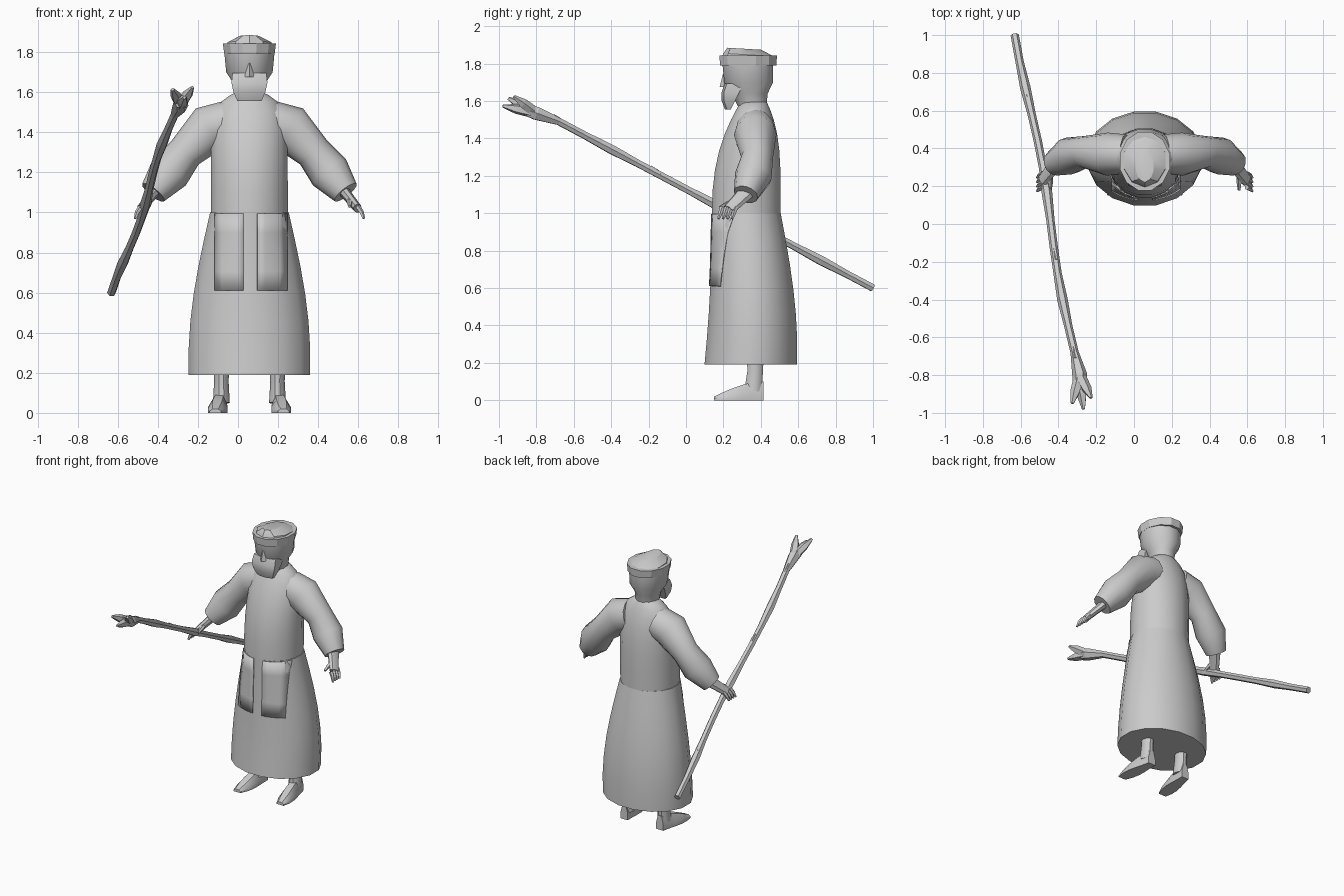
import bpy, bmesh
from math import sin, cos, pi, tau, sqrt, radians
from mathutils import Vector

default_cube = bpy.data.objects.get("Cube")
if default_cube:
    bpy.data.objects.remove(default_cube, do_unlink=True)

FIGURE_X = .057  # the figure stands a little to its left because of the staff

shade = (.6, .6, .6, 1)
grey = bpy.data.materials.new("plain_grey")
grey.use_nodes = True
grey.diffuse_color = shade
grey.node_tree.nodes["Principled BSDF"].inputs["Base Color"].default_value = shade


def finish(name, bm, centre_x=FIGURE_X, smooth_angle=40, mirror=False):
    """Turn the bmesh into a named object, optionally mirrored and smoothed."""
    bmesh.ops.recalc_face_normals(bm, faces=bm.faces)
    mesh = bpy.data.meshes.new(name)
    bm.to_mesh(mesh)
    bm.free()
    mesh.materials.append(grey)
    part = bpy.data.objects.new(name, mesh)
    bpy.context.collection.objects.link(part)
    part.location.x = centre_x
    if mirror:
        part.modifiers.new("Mirror", 'MIRROR')
    if smooth_angle:
        bpy.ops.object.select_all(action='DESELECT')
        part.select_set(True)
        bpy.context.view_layer.objects.active = part
        bpy.ops.object.shade_smooth_by_angle(angle=radians(smooth_angle))
    return part


def skin(bm, loops):
    """Bridge consecutive loops of points and cap both ends."""
    rings = [[bm.verts.new(point) for point in loop] for loop in loops]
    for lower, upper in zip(rings, rings[1:]):
        for i in range(len(lower)):
            bm.faces.new((lower[i - 1], lower[i], upper[i], upper[i - 1]))
    bm.faces.new(rings[0])
    bm.faces.new(rings[-1])


def stack(name, levels, sides=16, smooth_angle=40, tilt=0):
    """Loft ellipses; each level is height, half width, front y, back y."""
    loops = []
    for height, half_width, front, back in levels:
        loop = []
        for i in range(sides):
            angle = tau * (i + .5) / sides
            y = (front + back) / 2 + (back - front) / 2 * sin(angle)
            loop.append((half_width * cos(angle), y, height - tilt * (y - front)))
        loops.append(loop)
    bm = bmesh.new()
    skin(bm, loops)
    return finish(name, bm, smooth_angle=smooth_angle)


def limb(bm, path, sides=8, depth=1):
    """Tube along x, y, z, radius stations; depth scales the second radius."""
    centres = [Vector(station[:3]) for station in path]
    last = len(path) - 1
    loops = []
    for i, centre in enumerate(centres):
        along = (centres[min(i + 1, last)] - centres[max(i - 1, 0)]).normalized()
        reference = Vector((0, 1, 0)) if abs(along.y) < .8 else Vector((0, 0, 1))
        across = along.cross(reference).normalized()
        inward = across.cross(along) * depth
        radius = path[i][3]
        loops.append([centre + radius * (across * cos(tau * k / sides) + inward * sin(tau * k / sides))
                      for k in range(sides)])
    skin(bm, loops)


# Robe: a bell-shaped skirt and a torso rounding over to the neck
def skirt_level(height):
    drop = (1 - height) / .8
    flare = sin(1.7 * drop)
    return height, .2 + .11 * flare, .135 - .04 * drop ** 2, .51 + .09 * flare


def torso_level(rise):
    half_width = .195 * sqrt(1 - .9 * rise ** 8)
    return 1 + .6 * rise, half_width, .135 + .16 * rise ** 2.4, .51 - .08 * rise ** 4


stack("robe_skirt", [skirt_level(.19 + .81 * step / 6) for step in range(7)])
stack("robe_torso", [torso_level(sin(pi / 2 * step / 8)) for step in range(9)])


# Sash ends hanging on the front of the skirt
def skirt_front(x, height):
    height, half_width, front, back = skirt_level(height)
    return (front + back) / 2 - (back - front) / 2 * sqrt(1 - (x / half_width) ** 2)


for name, inner_edge, width in (("right_sash_end", -.03, -.145), ("left_sash_end", .04, .15)):
    bm = bmesh.new()
    rows = []
    for row in range(5):
        height = .61 + .385 * row / 4
        columns = [inner_edge + width * column / 4 for column in range(5)]
        rows.append([bm.verts.new((x, skirt_front(x, height) - .004, height)) for x in columns])
    for lower, upper in zip(rows, rows[1:]):
        for i in range(4):
            bm.faces.new((lower[i], lower[i + 1], upper[i + 1], upper[i]))
    sash = finish(name, bm)
    sash.modifiers.new("Thickness", 'SOLIDIFY').thickness = .006

# Sleeves: full at the shoulder, narrow at the elbow, puffed above the cuff
bm = bmesh.new()
limb(bm, [(.1, .37, 1.45, .11), (.2, .37, 1.42, .12), (.32, .38, 1.3, .09),
          (.4, .36, 1.2, .105), (.48, .32, 1.1, .07)], sides=12, depth=.95)
finish("sleeves", bm, mirror=True)

# Hands: flattened palm, four bent fingers and a thumb
bm = bmesh.new()
palm_start, palm_end = Vector((.46, .33, 1.12)), Vector((.54, .23, 1.02))
limb(bm, [(*palm_start, .03), (*palm_start.lerp(palm_end, .5), .025), (*palm_end, .022)], depth=1.6)
for finger in range(4):
    knuckle = palm_end + Vector((0, .024 * (finger - 1.5), .01))
    bend = knuckle + Vector((.02, -.01, -.03))
    tip = bend + Vector((.01, -.01, -.03))
    limb(bm, [(*knuckle, .014), (*bend, .012), (*tip, .007)], sides=5)
thumb = palm_start.lerp(palm_end, .5)
limb(bm, [(*thumb, .016), (*(thumb + Vector((0, -.06, -.02))), .014),
          (*(thumb + Vector((0, -.1, -.04))), .008)], sides=5)
finish("hands", bm, mirror=True)

# Legs and feet: each foot runs from heel to toe
bm = bmesh.new()
limb(bm, [(.14, .37, .3, .045), (.14, .37, .16, .036), (.14, .36, .05, .042)], sides=10, depth=1.2)
foot = []
for step in range(6):
    along = step / 5
    x, y = .14 + .03 * along, .415 - .265 * along
    half_width = .028 + .02 * sin(pi * along ** 1.5)
    top = .02 + .08 * cos(pi / 2 * along)
    outline = [(-1, 0), (-1, .45), (-.5, 1), (.5, 1), (1, .45), (1, 0)]
    foot.append([(x + side * half_width, y, top * rise) for side, rise in outline])
skin(bm, foot)
finish("legs_and_feet", bm, mirror=True)

# Head with neck
stack("head", [(1.54, .075, .29, .43), (1.64, .08, .24, .44),
               (1.7, .12, .2, .47), (1.8, .13, .19, .47)], sides=12)

# Beard: tapers down to a blunt tip
bm = bmesh.new()
beard = []
for step in range(4):
    rise = step / 3
    half_width = .06 + .03 * sin(pi * rise * .7)
    front, back = .22 - .02 * sin(pi * rise), .24 + .07 * rise
    beard.append([(side * half_width, y, 1.555 + .14 * rise) for side, y in
                  ((-1, front), (-.4, front - .012), (.4, front - .012), (1, front), (1, back), (-1, back))])
skin(bm, beard)
finish("beard", bm)

# Nose: a small wedge
bm = bmesh.new()
bmesh.ops.create_cone(bm, cap_ends=True, segments=4, radius1=.025, radius2=.008, depth=.07)
bmesh.ops.translate(bm, verts=bm.verts, vec=(0, .205, 1.71))
finish("nose", bm, smooth_angle=0)

# Cap: a standing band and a low crown leaning back
stack("cap_band", [(1.79, .13, .177, .488), (1.843, .137, .173, .492)], sides=12, smooth_angle=25)
stack("cap_crown", [(1.83, .12, .19, .48), (1.855, .115, .2, .47), (1.885, .05, .22, .4)],
      sides=10, smooth_angle=25, tilt=.06)


# Staff: a slightly wandering shaft with knots and a forked head
def staff_point(y):
    return Vector((-.44 - .18 * y + .012 * sin(5 * y), y, 1.13 - .53 * y))


bm = bmesh.new()
shaft = []
for step in range(13):
    knot = .006 if step % 4 == 2 else 0
    shaft.append((*staff_point(1 - .14 * step), .022 + knot))
fork = staff_point(-.8) - Vector((0, 0, .02))
shaft += [(*fork, .04), (*(fork + Vector((0, -.06, .02))), .034)]
limb(bm, shaft, sides=6)
for lean, reach, lift in ((.06, .12, .09), (.02, .18, .04), (-.04, .15, .08)):
    tip = fork + Vector((lean, -reach, lift))
    limb(bm, [(*fork, .03), (*fork.lerp(tip, .6), .027), (*tip, .009)], sides=5)
for y in (.72, -.14, -.66):
    twig = staff_point(y)
    limb(bm, [(*twig, .02), (*(twig + Vector((.01, -.05, .045))), .007)], sides=5)
finish("staff", bm, centre_x=0, smooth_angle=0)
